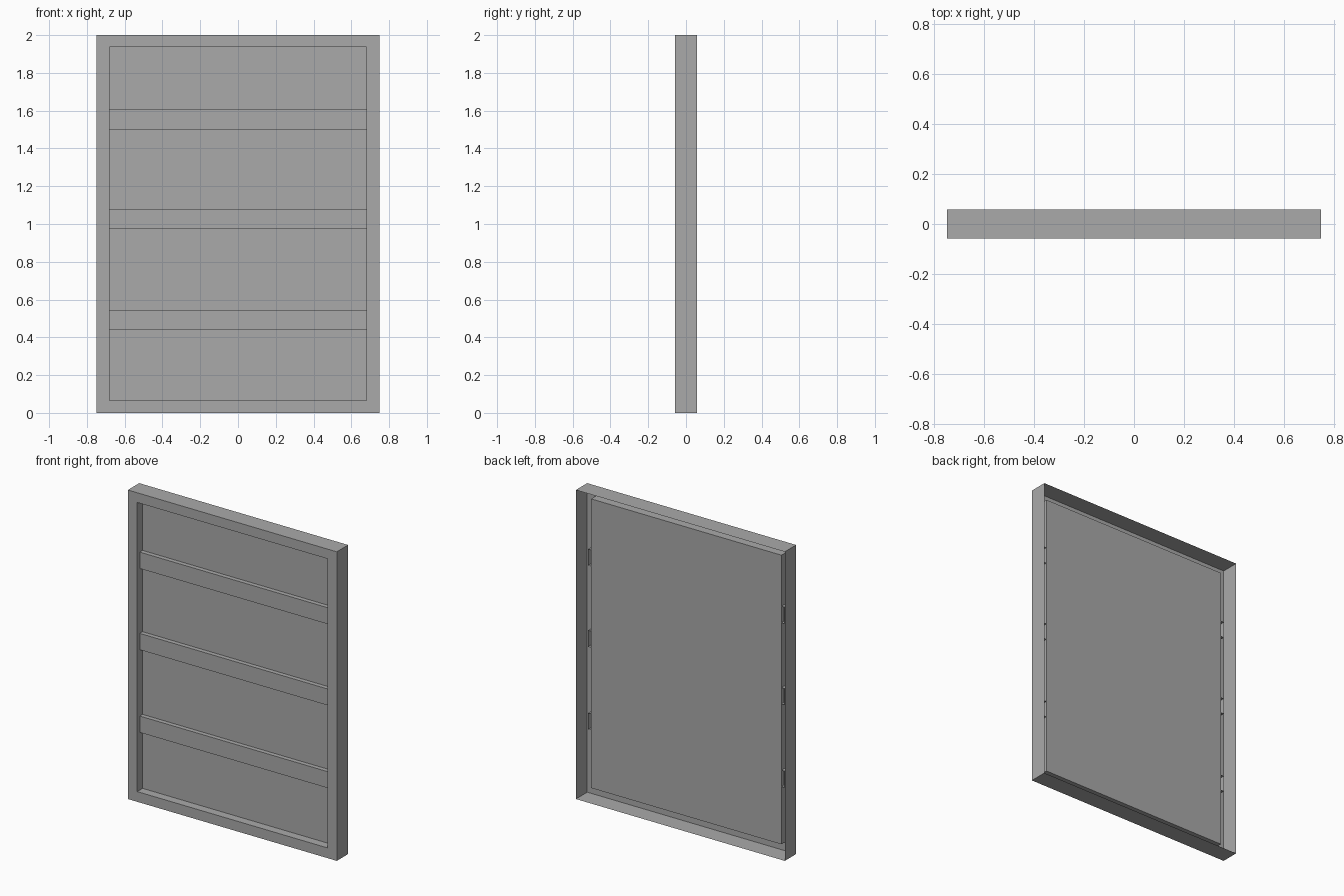
import bpy, bmesh

if "Cube" in bpy.data.objects:
    bpy.data.objects.remove(bpy.data.objects["Cube"], do_unlink=True)

grey = bpy.data.materials.new("plain grey")
grey.use_nodes = True
color = (0.4, 0.4, 0.4, 1)
grey.diffuse_color = color
grey.node_tree.nodes["Principled BSDF"].inputs["Base Color"].default_value = color

HALF_WIDTH, HEIGHT, HALF_DEPTH = 0.748, 2.0, 0.058
OPENING, OPEN_LOW, OPEN_HIGH = 0.681, 0.066, 1.937
PANEL_Y, RAIL_Y, RAIL_HALF = -0.003, -0.032, 0.704


def loop(bm, half, low, high, y):
    """Rectangle of vertices facing the front at depth y."""
    return [bm.verts.new((x, y, z)) for x, z in
            ((-half, low), (half, low), (half, high), (-half, high))]


def sheet_shell(name, rings, cap):
    """Join consecutive rectangles into walls and optionally cap the last."""
    bm = bmesh.new()
    loops = [loop(bm, *ring) for ring in rings]
    for a, b in zip(loops, loops[1:]):
        for i in range(4):
            j = (i + 1) % 4
            bm.faces.new((a[i], a[j], b[j], b[i]))
    if cap:
        bm.faces.new(loops[-1])
    mesh = bpy.data.meshes.new(name)
    bm.to_mesh(mesh)
    bm.free()
    mesh.materials.append(grey)
    obj = bpy.data.objects.new(name, mesh)
    bpy.context.collection.objects.link(obj)
    return obj


# Hollow frame, open behind: outer wall, front border and inner lip
sheet_shell("frame", [
    (HALF_WIDTH, 0, HEIGHT, HALF_DEPTH),
    (HALF_WIDTH, 0, HEIGHT, -HALF_DEPTH),
    (OPENING, OPEN_LOW, OPEN_HIGH, -HALF_DEPTH),
    (OPENING, OPEN_LOW, OPEN_HIGH, PANEL_Y),
], cap=False)

# Recessed panel
sheet_shell("back_panel", [(OPENING, OPEN_LOW, OPEN_HIGH, PANEL_Y)], cap=True)

# Three crosswise rails, open behind, with ends tucked into the frame
for name, low in (("lower_rail", 0.439), ("middle_rail", 0.974), ("upper_rail", 1.5)):
    sheet_shell(name, [
        (RAIL_HALF, low, low + 0.106, PANEL_Y),
        (RAIL_HALF, low, low + 0.106, RAIL_Y),
    ], cap=True)
